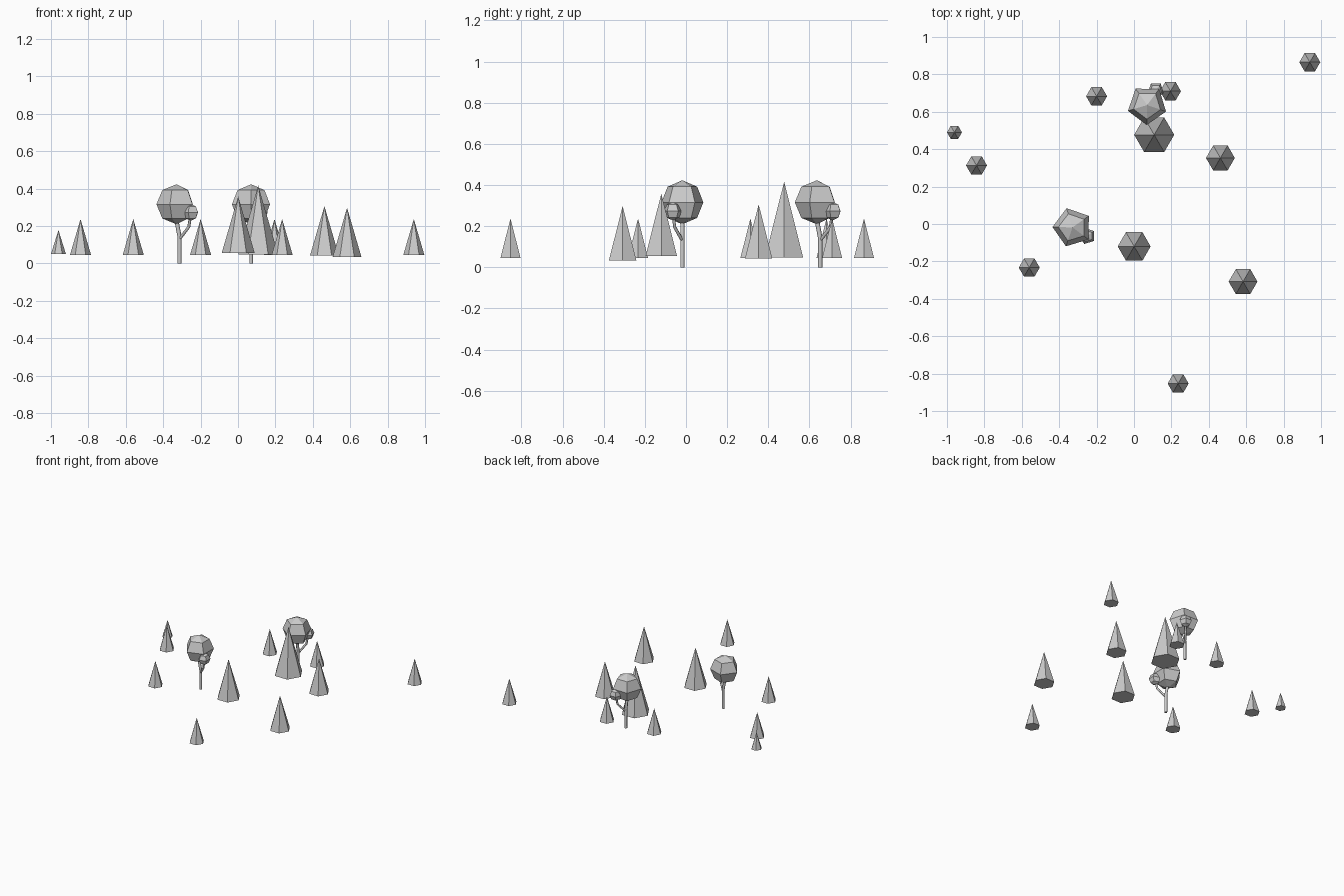
import bpy, bmesh
from math import sin, cos, radians, pi
from mathutils import Matrix, Vector

if "Cube" in bpy.data.objects:
    bpy.data.objects.remove(bpy.data.objects["Cube"])


def lathe(name, loc, sides, turn, profile):
    """Flat-faced solid of revolution; profile is (radius, z), bottom to top."""
    bm = bmesh.new()
    rings = []
    for r, z in profile:
        if r == 0:
            rings.append([bm.verts.new((0, 0, z))])
        else:
            rings.append([bm.verts.new((r * cos(turn + 2 * pi * i / sides),
                                        r * sin(turn + 2 * pi * i / sides), z))
                          for i in range(sides)])
    for a, b in zip(rings, rings[1:]):
        for i in range(sides):
            j = (i + 1) % sides
            if len(a) == 1:
                bm.faces.new((a[0], b[j], b[i]))
            elif len(b) == 1:
                bm.faces.new((a[i], a[j], b[0]))
            else:
                bm.faces.new((a[i], a[j], b[j], b[i]))
    if len(rings[0]) > 1:
        bm.faces.new(rings[0][::-1])
    bmesh.ops.recalc_face_normals(bm, faces=bm.faces)
    me = bpy.data.meshes.new(name)
    bm.to_mesh(me)
    bm.free()
    ob = bpy.data.objects.new(name, me)
    ob.location = loc
    bpy.context.collection.objects.link(ob)
    return ob


def ball(name, loc, r, turn):
    profile = [(0, -r)] + [(r * cos(a), r * sin(a)) for a in (-pi / 4, 0, pi / 4)] + [(0, r)]
    return lathe(name, loc, 5, turn, profile)


def limb(name, points, r):
    """Thin six-sided bent stem."""
    cu = bpy.data.curves.new(name, 'CURVE')
    cu.dimensions = '3D'
    cu.bevel_depth = r
    cu.bevel_resolution = 1
    cu.use_fill_caps = True
    sp = cu.splines.new('POLY')
    sp.points.add(len(points) - 1)
    for p, co in zip(sp.points, points):
        p.co = (*co, 1)
    ob = bpy.data.objects.new(name, cu)
    bpy.context.collection.objects.link(ob)
    return ob


# Conifers: x, y, radius, base z, tip z
conifers = [
    (0.94, 0.865, 0.056, 0.046, 0.237),
    (-0.20, 0.683, 0.056, 0.046, 0.237),
    (0.195, 0.71, 0.056, 0.046, 0.237),
    (-0.96, 0.49, 0.040, 0.050, 0.178),
    (-0.842, 0.313, 0.056, 0.046, 0.237),
    (-0.56, -0.233, 0.056, 0.046, 0.237),
    (0.236, -0.853, 0.056, 0.046, 0.237),
    (0.108, 0.477, 0.107, 0.047, 0.416),
    (0.462, 0.353, 0.077, 0.042, 0.306),
    (0.583, -0.308, 0.077, 0.034, 0.297),
    (0.001, -0.12, 0.088, 0.056, 0.358),
]
for x, y, r, z0, z1 in conifers:
    lathe("conifer", (x, y, 0), 6, 0, [(r, z0), (0, z1)])

# Broadleaf trees: the second is the first turned a quarter
for x, y, rot in ((-0.313, -0.018, 0), (0.07, 0.652, 90)):
    parts = [
        limb("trunk", [(0, 0, 0), (0, 0, 0.145), (-0.018, 0, 0.24)], 0.011),
        limb("branch", [(0, 0, 0.13), (0.05, -0.037, 0.195), (0.06, -0.045, 0.26)], 0.008),
        ball("crown", (-0.016, 0, 0.316), 0.107, radians(35)),
        ball("small_crown", (0.062, -0.046, 0.273), 0.045, radians(35)),
    ]
    place = Matrix.Translation((x, y, 0)) @ Matrix.Rotation(radians(rot), 4, 'Z')
    for p in parts:
        p.matrix_world = place @ Matrix.Translation(p.location)
